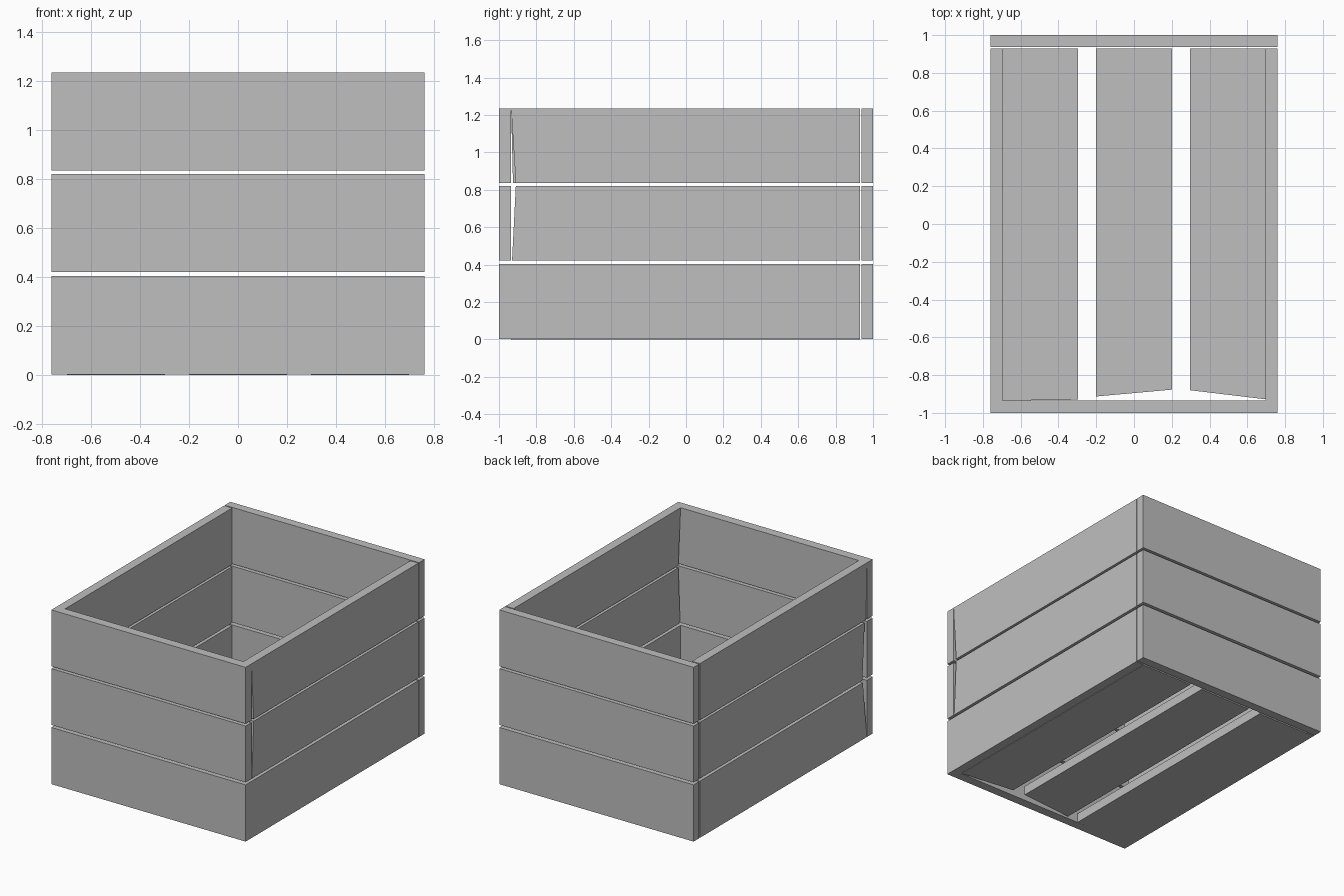
import bpy
import bmesh

cube = bpy.data.objects.get("Cube")
if cube:
    bpy.data.objects.remove(cube, do_unlink=True)

grey = bpy.data.materials.new("pale_grey")
grey.use_nodes = True
colour = (0.52, 0.52, 0.52, 1)
grey.diffuse_color = colour
grey.node_tree.nodes["Principled BSDF"].inputs["Base Color"].default_value = colour


def board(name, x, y, z, trim=None):
    """Box between (low, high) pairs; trim(x, z) gives a skewed front end."""
    bm = bmesh.new()
    bmesh.ops.create_cube(bm, size=1)
    for v in bm.verts:
        hi = [c > 0 for c in v.co]
        v.co = (x[hi[0]], y[hi[1]], z[hi[2]])
        if trim and not hi[1]:
            v.co.y = trim(hi[0], hi[2])
    mesh = bpy.data.meshes.new(name)
    bm.to_mesh(mesh)
    bm.free()
    mesh.materials.append(grey)
    obj = bpy.data.objects.new(name, mesh)
    bpy.context.collection.objects.link(obj)


W, INNER = 0.76, 0.697
FRONT, BACK = -0.935, 0.93
rows = {"lower": (0.003, 0.404), "middle": (0.422, 0.82), "upper": (0.836, 1.235)}

# Front ends of the side boards, (bottom, top) for each row
left_ends = {"lower": (FRONT, FRONT), "middle": (-0.93, -0.91), "upper": (-0.91, FRONT)}
right_ends = {"lower": (FRONT, -0.89), "middle": (-0.885, -0.91), "upper": (-0.925, FRONT)}

# Walls, three boards high
for row, z in rows.items():
    board(f"front_board_{row}", (-W, W), (-1, FRONT), z)
    board(f"back_board_{row}", (-W, W), (0.938, 1), z)
    board(f"left_board_{row}", (INNER, W), (FRONT, BACK), z,
          lambda hx, hz: left_ends[row][hz])
    board(f"right_board_{row}", (-W, -INNER), (FRONT, BACK), z,
          lambda hx, hz: right_ends[row][hz])

# Floor slats with unevenly cut front ends, (right, left) for each slat
slats = {"right": (-0.497, FRONT, -0.93), "middle": (0, -0.913, -0.877),
         "left": (0.497, -0.88, -0.928)}
for side, (cx, *ends) in slats.items():
    board(f"floor_slat_{side}", (cx - 0.2, cx + 0.2), (FRONT, BACK), (0, 0.065),
          lambda hx, hz: ends[hx])
